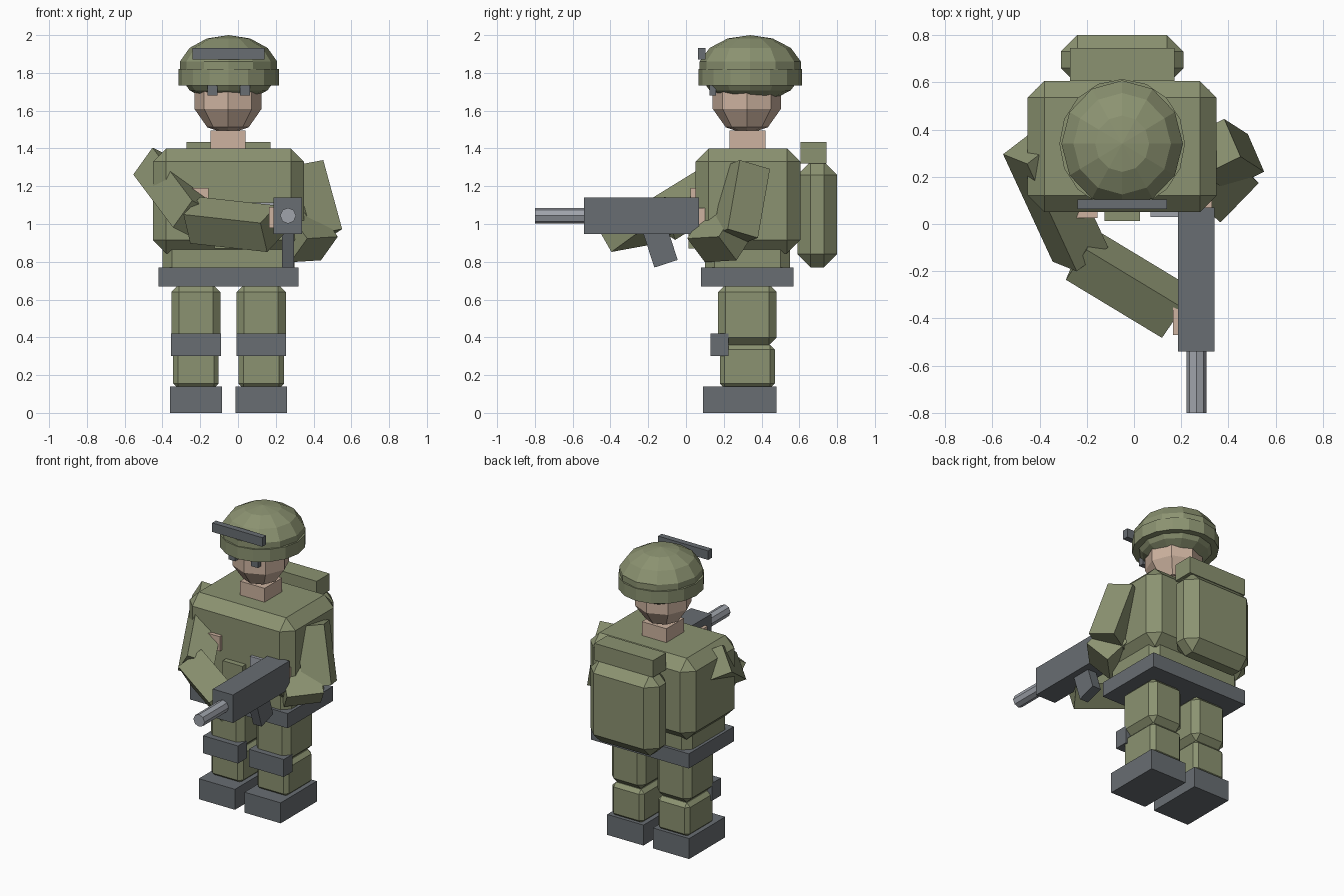
import bpy, math
from mathutils import Vector

if "Cube" in bpy.data.objects:
    bpy.data.objects.remove(bpy.data.objects["Cube"])


def material(name, rgb):
    m = bpy.data.materials.new(name)
    m.use_nodes = True
    m.diffuse_color = (*rgb, 1)
    m.node_tree.nodes["Principled BSDF"].inputs["Base Color"].default_value = (*rgb, 1)
    return m


GREEN = material("olive_cloth", (0.26, 0.29, 0.165))
DARK = material("dark_gear", (0.14, 0.155, 0.17))
SKIN = material("skin", (0.61, 0.45, 0.35))
STEEL = material("light_steel", (0.35, 0.37, 0.41))

CX, CY = -0.05, 0.33  # centre line of the body


def finish(name, mat, chamfer=0):
    ob = bpy.context.object
    ob.name = name
    ob.data.materials.append(mat)
    if chamfer:
        b = ob.modifiers.new("chamfer", "BEVEL")
        b.width = chamfer
        b.segments = 1
    return ob


def box(name, mat, x, y, z, chamfer=0):
    """Box given by its (low, high) range on each axis."""
    ranges = (x, y, z)
    bpy.ops.mesh.primitive_cube_add(size=1, location=[(a + b) / 2 for a, b in ranges])
    ob = bpy.context.object
    size = Vector([b - a for a, b in ranges])
    for v in ob.data.vertices:
        v.co *= size
    return finish(name, mat, chamfer)


def limb(name, start, end, width=0.18):
    """Square bar running from one joint to the next."""
    start, end = Vector(start), Vector(end)
    d = end - start
    ob = box(name, GREEN, (-width / 2, width / 2), (-width / 2, width / 2),
             (-d.length / 2, d.length / 2))
    ob.location = (start + end) / 2
    ob.rotation_mode = "QUATERNION"
    ob.rotation_quaternion = Vector((0, 0, 1)).rotation_difference(d)


def ball(name, mat, center, radii, segments, rings):
    bpy.ops.mesh.primitive_uv_sphere_add(segments=segments, ring_count=rings, radius=1,
                                         location=center)
    for v in bpy.context.object.data.vertices:
        v.co *= Vector(radii)
    return finish(name, mat)


# Legs, knee pads and boots
for side, cx in (("right", CX - 0.173), ("left", CX + 0.173)):
    def span(half):
        return (cx - half, cx + half)
    box(side + "_boot", DARK, span(0.137), (0.09, 0.48), (0, 0.14))
    box(side + "_shin", GREEN, span(0.12), (0.18, 0.47), (0.13, 0.36), 0.025)
    box(side + "_thigh", GREEN, span(0.13), (0.17, 0.48), (0.36, 0.68), 0.04)
    box(side + "_knee_pad", DARK, span(0.132), (0.13, 0.225), (0.30, 0.42))

# Torso, belt and backpack
box("belt", DARK, (-0.42, 0.32), (0.08, 0.57), (0.67, 0.77))
box("waist", GREEN, (-0.40, 0.30), (0.10, 0.55), (0.70, 0.95), 0.05)
box("torso", GREEN, (-0.45, 0.35), (0.05, 0.605), (0.845, 1.40), 0.07)
box("backpack", GREEN, (-0.31, 0.21), (0.59, 0.80), (0.77, 1.33), 0.07)
box("bedroll", GREEN, (-0.272, 0.172), (0.605, 0.745), (1.32, 1.435))

# Chest gear
box("chest_pouch", GREEN, (-0.125, 0.025), (0.012, 0.06), (0.87, 1.04))
box("chest_patch", SKIN, (-0.245, -0.155), (0.025, 0.06), (1.09, 1.19))
box("chest_radio", STEEL, (0.07, 0.20), (0.03, 0.06), (0.99, 1.115))

# Neck and head
box("neck", SKIN, (-0.145, 0.04), (0.23, 0.42), (1.38, 1.495))
ball("head", SKIN, (CX - 0.003, CY - 0.008, 1.67), (0.187, 0.19, 0.195), 8, 5)
for side, x in (("right", -0.135), ("left", 0.037)):
    box(side + "_eye", DARK, (x - 0.026, x + 0.026), (0.125, 0.16), (1.68, 1.74))

# Helmet dome, rim and goggles
ball("helmet", GREEN, (CX, CY + 0.01, 1.82), (0.264, 0.275, 0.18), 12, 7)
bpy.ops.mesh.primitive_cylinder_add(vertices=16, radius=0.266, depth=0.085,
                                    location=(CX, CY + 0.01, 1.777))
bpy.context.object.scale.y = 1.03
finish("helmet_rim", GREEN)
box("goggles", DARK, (-0.24, 0.14), (0.063, 0.103), (1.87, 1.932))

# Arms: shoulder, elbow, wrist
arms = {
    "right": ((-0.437, 0.326, 1.30), (-0.227, -0.129, 1.02), (0.18, -0.375, 0.975)),
    "left": ((0.337, 0.326, 1.30), (0.437, 0.262, 0.935), (0.275, 0.095, 0.925)),
}
for side, (shoulder, elbow, wrist) in arms.items():
    limb(side + "_upper_arm", shoulder, elbow)
    limb(side + "_forearm", elbow, wrist)
box("right_hand", SKIN, (0.165, 0.285), (-0.47, -0.34), (0.98, 1.09))
box("left_hand", SKIN, (0.21, 0.33), (-0.02, 0.105), (0.97, 1.085))

# Rifle body, grip and barrel
box("rifle_body", DARK, (0.187, 0.34), (-0.54, 0.07), (0.948, 1.14))
grip = box("rifle_grip", DARK, (0.232, 0.297), (-0.20, -0.07), (0.785, 0.975))
grip.rotation_euler.x = math.radians(18)
bpy.ops.mesh.primitive_cylinder_add(vertices=8, radius=0.042, depth=0.28,
                                    location=(0.265, -0.66, 1.044),
                                    rotation=(math.pi / 2, 0, 0))
finish("rifle_barrel", STEEL)
